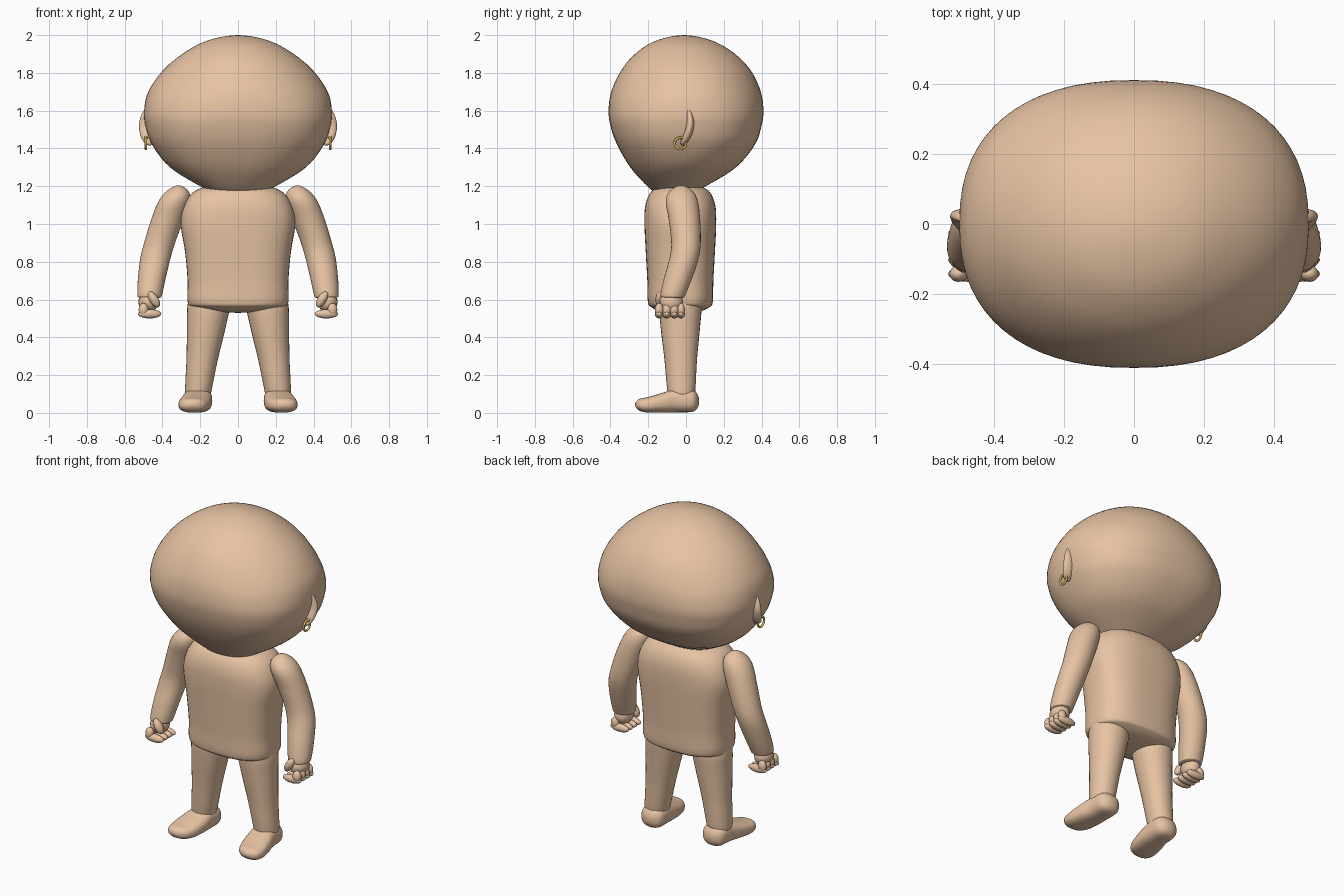
import bpy, bmesh, math
from mathutils import Vector, Matrix

if "Cube" in bpy.data.objects:
    bpy.data.objects.remove(bpy.data.objects["Cube"])


def material(name, color):
    m = bpy.data.materials.new(name)
    m.diffuse_color = color
    m.use_nodes = True
    m.node_tree.nodes["Principled BSDF"].inputs["Base Color"].default_value = m.diffuse_color
    return m


SKIN = material("skin", (0.80, 0.55, 0.37, 1))
GOLD = material("gold", (0.75, 0.50, 0.12, 1))


def finish(name, bm, mat=SKIN, mirror=False):
    bmesh.ops.recalc_face_normals(bm, faces=bm.faces)
    me = bpy.data.meshes.new(name)
    bm.to_mesh(me)
    bm.free()
    me.materials.append(mat)
    for p in me.polygons:
        p.use_smooth = True
    ob = bpy.data.objects.new(name, me)
    bpy.context.collection.objects.link(ob)
    if mirror:
        mod = ob.modifiers.new("mirror", 'MIRROR')
        mod.use_mirror_merge = False
    return ob


def smooth_path(keys, steps):
    """Catmull-Rom through rows of (cx, cy, z, rx, ry, power)."""
    def ghost(end, near):
        if end[3] == 0:      # closed tip: reflect the radii for a round pole
            return near[:3] + (-near[3], -near[4], near[5])
        return tuple(2 * a - b for a, b in zip(end, near))
    k = [ghost(keys[0], keys[1])] + keys + [ghost(keys[-1], keys[-2])]
    out = []
    for i in range(1, len(k) - 2):
        for s in range(steps):
            t = s / steps
            out.append([0.5 * (2 * b + (c - a) * t + (2 * a - 5 * b + 4 * c - d) * t * t
                               + (3 * b - a - 3 * c + d) * t ** 3)
                        for a, b, c, d in zip(*k[i - 1:i + 3])])
    return out + [list(keys[-1])]


def loft(bm, keys, seg=32, steps=5, matrix=Matrix()):
    """Superellipse rings stacked on z, closed by a pole at both ends."""
    rings = []
    rows = smooth_path(keys, steps)
    for cx, cy, z, rx, ry, n in rows[1:-1]:
        ring = []
        for i in range(seg):
            a = 2 * math.pi * i / seg
            c, s = math.cos(a), math.sin(a)
            p = Vector((cx + rx * math.copysign(abs(c) ** (2 / n), c),
                        cy + ry * math.copysign(abs(s) ** (2 / n), s), z))
            ring.append(bm.verts.new(matrix @ p))
        rings.append(ring)
    for a, b in zip(rings, rings[1:]):
        for i in range(seg):
            j = (i + 1) % seg
            bm.faces.new((a[i], a[j], b[j], b[i]))
    for ring, row in ((rings[0], rows[0]), (rings[-1], rows[-1])):
        tip = bm.verts.new(matrix @ Vector(row[:3]))
        for i in range(seg):
            bm.faces.new((tip, ring[i], ring[(i + 1) % seg]))


def blob(bm, loc, scale, rot=(0, 0, 0)):
    m = Matrix.Translation(loc)
    for ang, ax in zip(rot, 'XYZ'):
        m = m @ Matrix.Rotation(math.radians(ang), 4, ax)
    bmesh.ops.create_uvsphere(bm, u_segments=20, v_segments=12, radius=1,
                              matrix=m @ Matrix.Diagonal((*scale, 1)))


# Large rounded head, fuller around the cheeks, narrow at the chin
bm = bmesh.new()
loft(bm, [(0, -.06, 1.165, 0, 0, 2.2), (0, -.06, 1.172, .13, .10, 2.2),
          (0, -.05, 1.20, .20, .155, 2.2), (0, -.015, 1.30, .36, .28, 2.3),
          (0, 0, 1.42, .455, .365, 2.4), (0, 0, 1.52, .49, .40, 2.4),
          (0, 0, 1.60, .497, .41, 2.3), (0, 0, 1.70, .475, .396, 2.1),
          (0, 0, 1.81, .40, .345, 2), (0, -.005, 1.90, .295, .265, 2),
          (0, -.01, 1.97, .165, .15, 2), (0, -.01, 2.0, 0, 0, 2)], 64, 5)
finish("head", bm)

# Torso
bm = bmesh.new()
loft(bm, [(0, -.03, .53, 0, 0, 2.5), (0, -.03, .537, .14, .10, 2.5),
          (0, -.03, .56, .24, .155, 2.6), (0, -.03, .59, .267, .172, 2.7),
          (0, -.03, .70, .267, .175, 2.7), (0, -.03, .85, .28, .183, 2.7),
          (0, -.03, 1.0, .303, .19, 2.6), (0, -.03, 1.10, .285, .185, 2.5),
          (0, -.03, 1.17, .235, .155, 2.4), (0, -.03, 1.20, .15, .10, 2.3),
          (0, -.03, 1.205, 0, 0, 2.3)], 48, 5)
finish("torso", bm)

# Arms with a slight bend at the elbow
bm = bmesh.new()
loft(bm, [(.467, -.07, .605, 0, 0, 2), (.467, -.07, .61, .055, .055, 2),
          (.467, -.068, .63, .066, .067, 2), (.455, -.04, .72, .074, .075, 2),
          (.437, -.01, .82, .080, .077, 2), (.415, .0, .90, .082, .078, 2),
          (.375, -.008, 1.02, .086, .083, 2), (.338, -.022, 1.12, .083, .085, 2),
          (.32, -.025, 1.175, .057, .06, 2), (.315, -.025, 1.205, 0, 0, 2)])
finish("arms", bm, mirror=True)

# Fists: palm, four curled fingers and a thumb
bm = bmesh.new()
blob(bm, (.475, -.078, .587), (.052, .062, .056))
for i, y in enumerate((-.142, -.102, -.062, -.026)):
    r = (.023, .025, .024, .020)[i]
    blob(bm, (.500, y, .545), (.026, r, .036))
    blob(bm, (.468, y, .524), (.062, r, .024))
blob(bm, (.445, -.135, .600), (.024, .027, .048), (0, 32, 0))
finish("hands", bm, mirror=True)

# Legs
bm = bmesh.new()
loft(bm, [(.21, -.025, .09, 0, 0, 2), (.21, -.025, .095, .06, .06, 2.1),
          (.21, -.025, .12, .070, .074, 2.1), (.19, -.028, .28, .083, .086, 2.1),
          (.168, -.03, .45, .102, .104, 2.1), (.155, -.03, .57, .112, .112, 2.1),
          (.15, -.03, .64, .09, .09, 2), (.15, -.03, .66, 0, 0, 2)])
finish("legs", bm, mirror=True)

# Feet, lofted from heel to toe
bm = bmesh.new()
to_front = Matrix(((1, 0, 0, 0), (0, 0, -1, 0), (0, 1, 0, 0), (0, 0, 0, 1)))
loft(bm, [(.208, .06, -.07, 0, 0, 2.4), (.208, .062, -.06, .042, .038, 2.4),
          (.209, .065, -.03, .070, .060, 2.5), (.212, .066, .05, .075, .063, 2.6),
          (.222, .055, .12, .083, .053, 2.6), (.235, .043, .20, .080, .041, 2.6),
          (.243, .043, .25, .056, .030, 2.4), (.246, .044, .27, 0, 0, 2.4)],
     matrix=to_front)
finish("feet", bm, mirror=True)

# Ears: thin pointed shells with a small lobe
bm = bmesh.new()
loft(bm, [(.468, -.015, 1.415, 0, 0, 2), (.474, -.012, 1.43, .022, .017, 2),
          (.483, .008, 1.47, .034, .022, 2), (.487, .023, 1.53, .037, .020, 2),
          (.482, .018, 1.585, .026, .015, 2), (.478, .008, 1.62, 0, 0, 2)], 20, 4)
finish("ears", bm, mirror=True)

# Hoop earrings
bm = bmesh.new()
rings = []
for i in range(32):
    a = 2 * math.pi * i / 32
    ring = []
    for j in range(8):
        b = 2 * math.pi * j / 8
        r = .030 + .0065 * math.cos(b)
        ring.append(bm.verts.new((.488 + .0065 * math.sin(b),
                                  -.03 + r * math.cos(a), 1.427 + r * math.sin(a))))
    rings.append(ring)
for i in range(32):
    a, b = rings[i], rings[(i + 1) % 32]
    for j in range(8):
        k = (j + 1) % 8
        bm.faces.new((a[j], a[k], b[k], b[j]))
blob(bm, (.488, -.018, 1.457), (.011, .010, .010))
finish("earrings", bm, GOLD, mirror=True)
